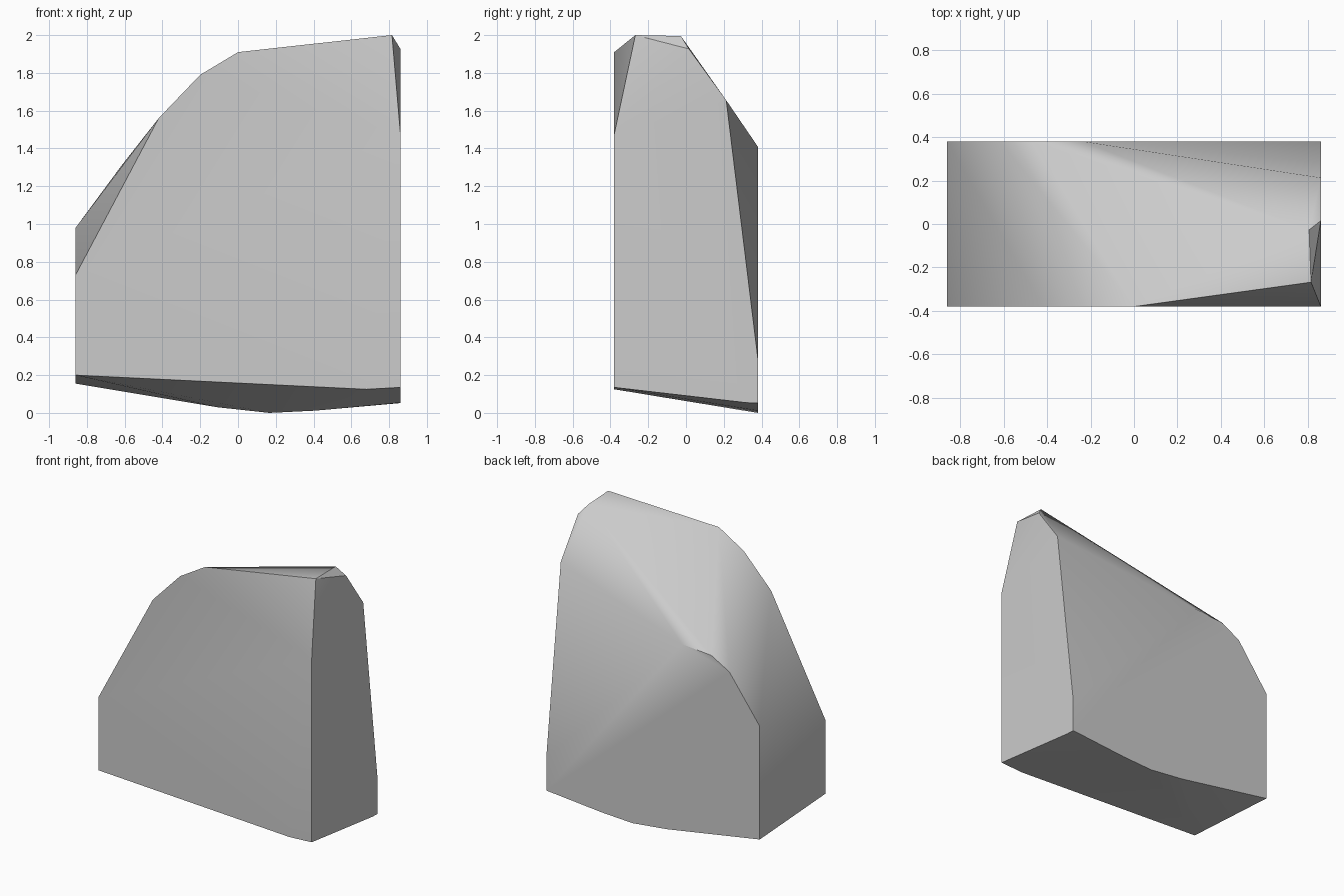
import bpy
import bmesh
from math import radians

cube = bpy.data.objects.get("Cube")
if cube:
    bpy.data.objects.remove(cube, do_unlink=True)

HALF_X, HALF_Y = 0.86, 0.38

# Outline of the front face (x, z)
front = [(-HALF_X, 0.2), (-HALF_X, 0.73), (-0.42, 1.56), (-0.2, 1.79), (0, 1.91),
         (HALF_X, 1.475), (HALF_X, 0.135), (0.68, 0.125)]

# Outline of the back face (x, z)
back = [(-HALF_X, 0.155), (-HALF_X, 0.98), (-0.616, 1.31), (-0.47, 1.392), (-0.235, 1.41),
        (HALF_X, 0.29), (HALF_X, 0.052), (0.41, 0.012), (0.166, 0), (-0.11, 0.03)]

# Peak and chamfer corners between the two faces
corners = [(0.815, -0.268, 2), (0.806, -0.027, 1.995), (HALF_X, 0.015, 1.927),
           (HALF_X, 0.213, 1.655), (HALF_X, 0.32, 0.054)]

points = [(x, -HALF_Y, z) for x, z in front] + [(x, HALF_Y, z) for x, z in back] + corners

# Wrap the outlines into one chipped stone block
bm = bmesh.new()
for p in points:
    bm.verts.new(p)
hull = bmesh.ops.convex_hull(bm, input=bm.verts)
loose = {g for g in hull["geom_interior"] + hull["geom_unused"]
         if isinstance(g, bmesh.types.BMVert)}
bmesh.ops.delete(bm, geom=list(loose), context="VERTS")
bmesh.ops.dissolve_limit(bm, angle_limit=radians(0.5), verts=bm.verts, edges=bm.edges)
bmesh.ops.recalc_face_normals(bm, faces=bm.faces)
mesh = bpy.data.meshes.new("stone_block")
bm.to_mesh(mesh)
bm.free()

stone = bpy.data.objects.new("stone_block", mesh)
bpy.context.collection.objects.link(stone)

# Plain grey stone
grey = bpy.data.materials.new("stone_grey")
grey.use_nodes = True
colour = (0.6, 0.6, 0.6, 1)
grey.diffuse_color = colour
grey.node_tree.nodes["Principled BSDF"].inputs["Base Color"].default_value = colour
mesh.materials.append(grey)

# Soft facets with crisp main edges
bpy.ops.object.select_all(action="DESELECT")
stone.select_set(True)
bpy.context.view_layer.objects.active = stone
bpy.ops.object.shade_smooth_by_angle(angle=radians(30))
